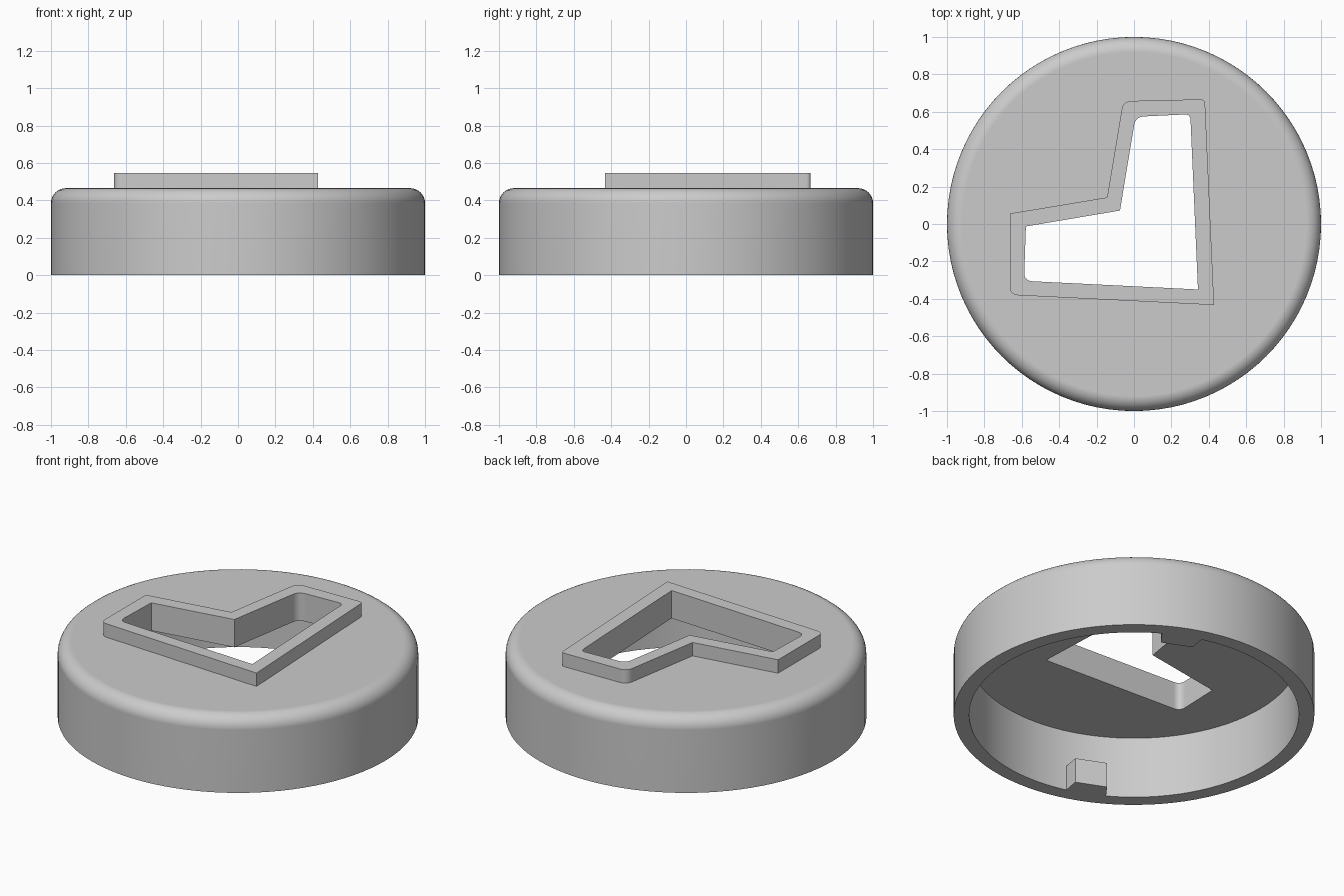
import bpy, bmesh, math
from mathutils import Vector, Matrix

if "Cube" in bpy.data.objects:
    bpy.data.objects.remove(bpy.data.objects["Cube"])

RADIUS, INNER, FILLET = 1.0, 0.914, 0.08
DECK_LOW, DECK_TOP, FRAME_TOP = 0.377, 0.465, 0.547

grey = bpy.data.materials.new("plain grey")
grey.use_nodes = True
grey.diffuse_color = (0.6, 0.6, 0.6, 1)
grey.node_tree.nodes["Principled BSDF"].inputs["Base Color"].default_value = (0.6, 0.6, 0.6, 1)


def finish(name, bm):
    bmesh.ops.recalc_face_normals(bm, faces=bm.faces)
    mesh = bpy.data.meshes.new(name)
    bm.to_mesh(mesh)
    bm.free()
    mesh.materials.append(grey)
    obj = bpy.data.objects.new(name, mesh)
    bpy.context.collection.objects.link(obj)
    return obj


def rounded(corners, steps=5):
    """Outline from (x, y, cut) corners, each softened by its cut length."""
    pts = []
    for i, (x, y, cut) in enumerate(corners):
        p = Vector((x, y))
        if not cut:
            pts.append(p)
            continue
        a = p + (Vector(corners[i - 1][:2]) - p).normalized() * cut
        b = p + (Vector(corners[(i + 1) % len(corners)][:2]) - p).normalized() * cut
        for k in range(steps + 1):
            t = k / steps
            pts.append(a * (1 - t) ** 2 + p * 2 * t * (1 - t) + b * t * t)
    return pts


def prism(name, outline, low, high, turn=0.0):
    bm = bmesh.new()
    base = bm.faces.new([bm.verts.new((p[0], p[1], low)) for p in outline])
    top = bmesh.ops.extrude_face_region(bm, geom=[base])["geom"]
    verts = [v for v in top if isinstance(v, bmesh.types.BMVert)]
    bmesh.ops.translate(bm, verts=verts, vec=(0, 0, high - low))
    bmesh.ops.rotate(bm, verts=bm.verts, matrix=Matrix.Rotation(turn, 3, "Z"))
    return finish(name, bm)


def lathe(name, profile, segments=96):
    bm = bmesh.new()
    rings = []
    for r, z in profile:
        if r == 0:
            rings.append([bm.verts.new((0, 0, z))] * segments)
        else:
            angles = [math.tau * i / segments for i in range(segments)]
            rings.append([bm.verts.new((r * math.cos(a), r * math.sin(a), z)) for a in angles])
    for low, high in zip(rings, rings[1:]):
        if low[0] is low[1]:
            bm.faces.new(high)
        elif high[0] is high[1]:
            bm.faces.new(low)
        else:
            for i in range(segments):
                j = (i + 1) % segments
                bm.faces.new((low[i], low[j], high[j], high[i]))
    # flat discs need no centre point
    bmesh.ops.delete(bm, geom=[v for v in bm.verts if not v.link_faces], context="VERTS")
    return finish(name, bm)


def combine(target, part, operation):
    mod = target.modifiers.new(part.name, "BOOLEAN")
    mod.operation, mod.solver, mod.object = operation, "EXACT", part
    bpy.context.view_layer.objects.active = target
    bpy.ops.object.modifier_apply(modifier=mod.name)
    bpy.data.objects.remove(part)


# Hollow round cap with a rounded top edge
profile = [(0, DECK_LOW), (INNER, DECK_LOW), (INNER, 0), (RADIUS, 0)]
for k in range(9):
    a = math.pi / 2 * k / 8
    profile.append((RADIUS - FILLET + FILLET * math.cos(a),
                    DECK_TOP - FILLET + FILLET * math.sin(a)))
profile.append((0, DECK_TOP))
cap = lathe("cap", profile)

# Raised bent frame around the opening
frame = rounded([(-0.663, 0.056, 0), (-0.144, 0.142, 0), (-0.058, 0.657, 0.045),
                 (0.379, 0.667, 0.025), (0.428, -0.433, 0), (-0.664, -0.379, 0.045)])
combine(cap, prism("frame", frame, DECK_TOP - 0.03, FRAME_TOP), "UNION")

# Opening cut right through frame and deck
opening = rounded([(-0.578, -0.013, 0), (-0.075, 0.072, 0), (0.008, 0.573, 0.045),
                   (0.301, 0.587, 0.03), (0.342, -0.35, 0), (-0.588, -0.304, 0.045)])
combine(cap, prism("opening", opening, 0.2, 0.8), "DIFFERENCE")

# Two opposite tapered locking tabs inside the rim
tab = [(0.81, -0.092), (0.95, -0.125), (0.95, 0.125), (0.81, 0.092)]
for side in range(2):
    turn = math.radians(67 + 180 * side)
    combine(cap, prism("tab", tab, 0, 0.153, turn), "UNION")

# Smooth round walls, crisp edges
bpy.ops.object.select_all(action="DESELECT")
cap.select_set(True)
bpy.context.view_layer.objects.active = cap
bpy.ops.object.shade_smooth_by_angle(angle=math.radians(30))
weighted = cap.modifiers.new("even shading", "WEIGHTED_NORMAL")
weighted.keep_sharp = True
